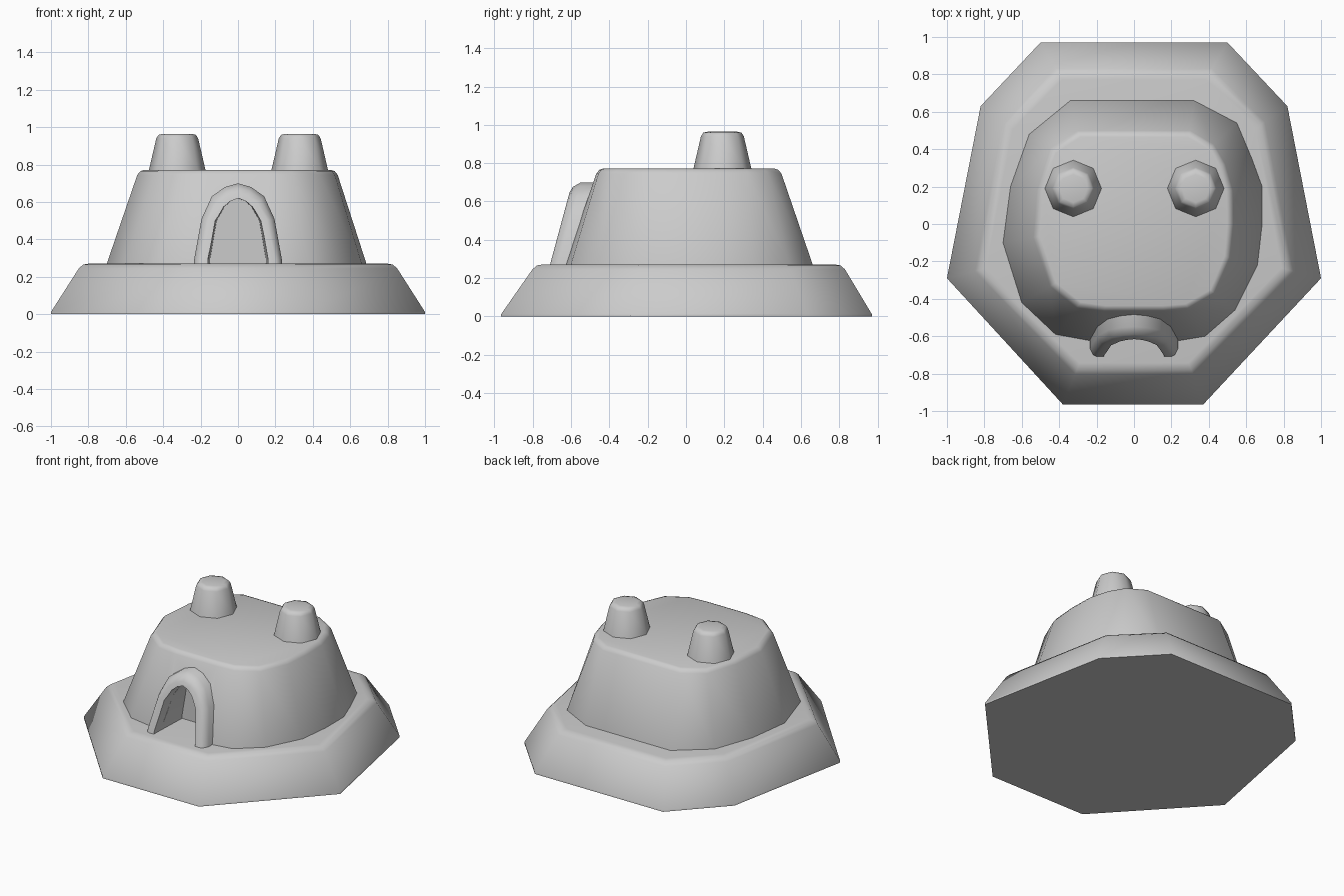
import bpy, bmesh

if "Cube" in bpy.data.objects:
    bpy.data.objects.remove(bpy.data.objects["Cube"])

stone = bpy.data.materials.new("pale grey stone")
stone.diffuse_color = (0.6, 0.6, 0.6, 1)
stone.use_nodes = True
stone.node_tree.nodes["Principled BSDF"].inputs["Base Color"].default_value = stone.diffuse_color


def loft(name, rings):
    """Skin equal-length closed rings of 3D points and cap both ends."""
    bm = bmesh.new()
    loops = [[bm.verts.new(p) for p in ring] for ring in rings]
    n = len(loops[0])
    for a, b in zip(loops, loops[1:]):
        for i in range(n):
            j = (i + 1) % n
            bm.faces.new((a[i], a[j], b[j], b[i]))
    bm.faces.new(loops[0])
    bm.faces.new(loops[-1])
    bmesh.ops.recalc_face_normals(bm, faces=bm.faces)
    mesh = bpy.data.meshes.new(name)
    bm.to_mesh(mesh)
    bm.free()
    mesh.materials.append(stone)
    obj = bpy.data.objects.new(name, mesh)
    bpy.context.collection.objects.link(obj)
    return obj


def level(outline, z, scale=1.0):
    return [(x * scale, y * scale, z) for x, y in outline]


def mix(a, b, t):
    return [(p[0] + (q[0] - p[0]) * t, p[1] + (q[1] - p[1]) * t) for p, q in zip(a, b)]


def activate(obj):
    bpy.ops.object.select_all(action='DESELECT')
    obj.select_set(True)
    bpy.context.view_layer.objects.active = obj


# Sloped eight-sided base with a softened rim
foot = [(-1, -.29), (-.38, -.965), (.37, -.965), (1, -.29),
        (.82, .63), (.5, .97), (-.5, .97), (-.82, .63)]
rim = [(-.84, -.25), (-.31, -.79), (.31, -.79), (.84, -.25),
       (.69, .54), (.41, .82), (-.41, .82), (-.69, .54)]
base = loft("base", [level(foot, 0), level(foot, .012), level(mix(foot, rim, .93), .245),
                     level(rim, .266, .985), level(rim, .272, .94)])

# Tapered main body
low = [(-.34, .66), (.32, .66), (.55, .54), (.63, .35), (.685, .2), (.685, 0), (.66, -.22),
       (.54, -.46), (.38, -.6), (.2, -.63), (-.2, -.63), (-.42, -.59), (-.6, -.42),
       (-.7, -.1), (-.66, .2), (-.56, .48)]
high = [(-.3, .49), (.3, .49), (.42, .42), (.48, .32), (.52, .18), (.525, 0), (.51, -.18),
        (.43, -.37), (.29, -.45), (.16, -.46), (-.16, -.46), (-.3, -.44), (-.44, -.33),
        (-.53, -.07), (-.51, .18), (-.44, .4)]
body = loft("body", [level(low, .25), level(low, .275), level(mix(low, high, .95), .745),
                     level(high, .765, .985), level(high, .771, .95)])

# Arched doorway surround, leaning back with the wall
outer_half = [(.24, .2), (.235, .29), (.195, .51), (.14, .63), (.07, .68)]
inner_half = [(.18, .2), (.175, .3), (.135, .5), (.085, .575), (.045, .605)]


def arch(half, apex):
    return half + [(0, apex)] + [(-x, z) for x, z in reversed(half)]


def front(z):
    return -.71 + (z - .27) * .27


outer, inner = arch(outer_half, .7), arch(inner_half, .62)
lip = mix(outer, inner, .3)
crest = mix(outer, inner, .65)
doorway = loft("doorway_surround", [
    [(x, -.38, z) for x, z in outer],
    [(x, front(z) + .045, z) for x, z in outer],
    [(x, front(z) + .01, z) for x, z in lip],
    [(x, front(z), z) for x, z in crest]])

# Hollow out the doorway
cutter = loft("doorway_cutter", [[(x, -1.1, z) for x, z in inner],
                                 [(x * .85, -.41, z) for x, z in inner]])
cutter.hide_render = True
for obj in (body, doorway):
    mod = obj.modifiers.new("opening", 'BOOLEAN')
    mod.operation, mod.solver, mod.object = 'DIFFERENCE', 'EXACT', cutter
    activate(obj)
    bpy.ops.object.modifier_apply(modifier=mod.name)
bpy.data.objects.remove(cutter)

# Two stubby roof chimneys
oct8 = [(0, 1), (.71, .71), (1, 0), (.71, -.71), (0, -1), (-.71, -.71), (-1, 0), (-.71, .71)]
chimneys = []
for side, cx in (("left", -.325), ("right", .33)):
    rings = [[(cx + x * r, .19 + y * r, z) for x, y in oct8]
             for r, z in ((.155, .755), (.148, .785), (.112, .94), (.1, .959), (.075, .965))]
    chimneys.append(loft(side + "_chimney", rings))

# Soft shading that keeps hard edges
for obj in [base, body, doorway] + chimneys:
    activate(obj)
    bpy.ops.object.shade_smooth_by_angle(angle=.9)
